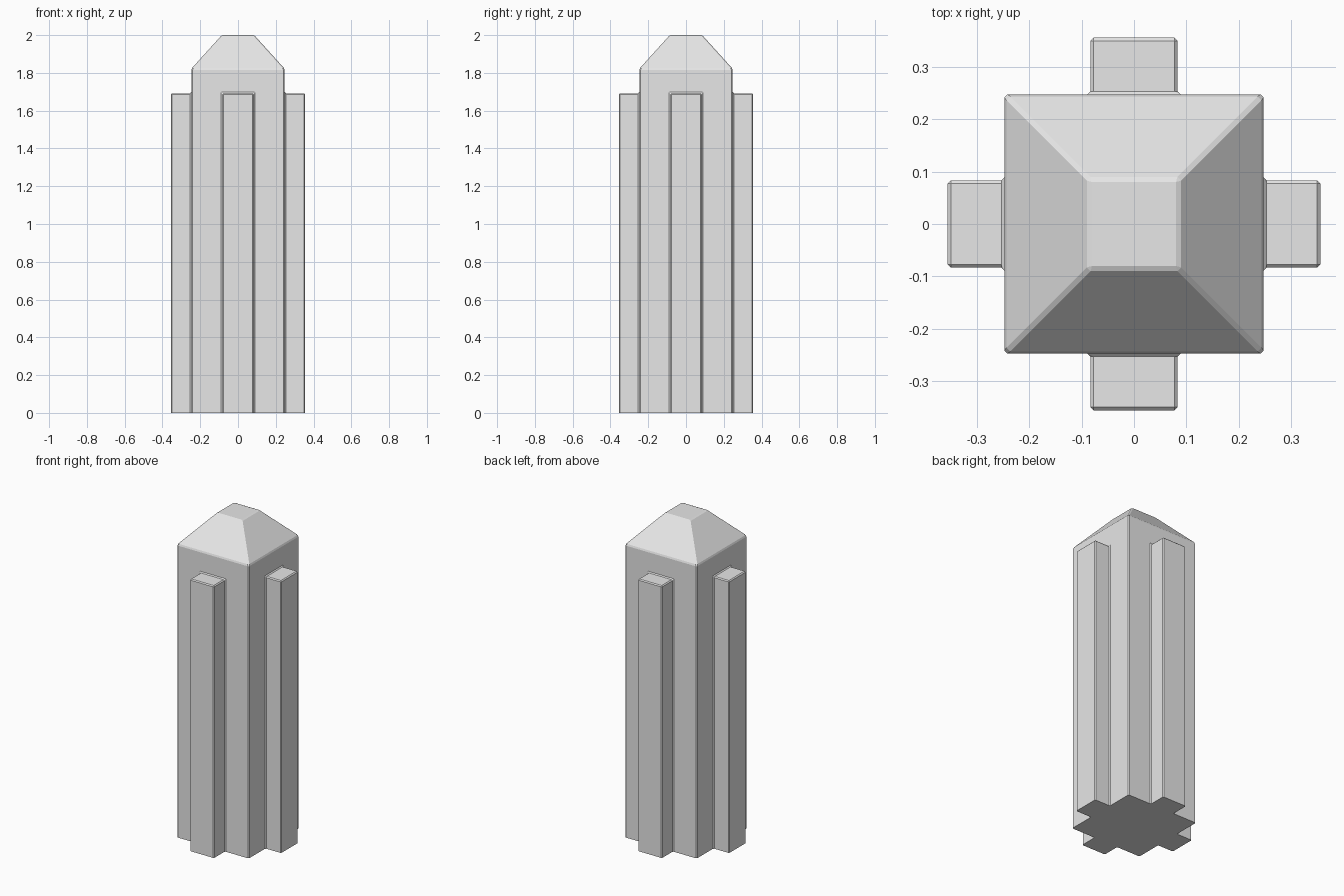
import bpy
import bmesh
from mathutils import Vector

cube = bpy.data.objects.get("Cube")
if cube:
    bpy.data.objects.remove(cube, do_unlink=True)

CORE, ROOF_TOP = 0.247, 0.086       # half widths of shaft and flat cap
REACH, RIB = 0.355, 0.083           # rib reach and half width
EAVE, TOP, RIB_TOP = 1.822, 2.0, 1.692
CHAMFER = 0.006

# Pale grey material
grey = bpy.data.materials.new("pale_grey")
grey.use_nodes = True
grey.diffuse_color = (0.8, 0.8, 0.8, 1)
grey.node_tree.nodes["Principled BSDF"].inputs["Base Color"].default_value = (0.8, 0.8, 0.8, 1)


def make_box(name, hx, hy, bottom, top, cap=None):
    """Box of half widths hx, hy, with an optional tapered (half width, height) cap."""
    bm = bmesh.new()
    bmesh.ops.create_cube(bm, size=2)
    for v in bm.verts:
        v.co = Vector((v.co.x * hx, v.co.y * hy, top if v.co.z > 0 else bottom))
    if cap:
        roof = max(bm.faces, key=lambda f: f.calc_center_median().z)
        lid = bmesh.ops.extrude_discrete_faces(bm, faces=[roof])["faces"][0]
        for v in lid.verts:
            v.co = Vector((v.co.x * cap[0] / hx, v.co.y * cap[0] / hy, cap[1]))
    mesh = bpy.data.meshes.new(name)
    bm.to_mesh(mesh)
    bm.free()
    mesh.materials.append(grey)
    obj = bpy.data.objects.new(name, mesh)
    bpy.context.collection.objects.link(obj)
    return obj


# Shaft with hipped roof; the parts run below ground so the base is cut cleanly
tower = make_box("tower", CORE, CORE, -0.1, EAVE, (ROOF_TOP, TOP))

# Side ribs: two bars crossing through the shaft
ribs = [make_box("side_ribs", REACH, RIB, -0.2, RIB_TOP),
        make_box("front_back_ribs", RIB, REACH, -0.3, RIB_TOP)]
for bar in ribs:
    bar.hide_render = True
    union = tower.modifiers.new("join_ribs", "BOOLEAN")
    union.operation = "UNION"
    union.solver = "EXACT"
    union.object = bar

# Narrow chamfer on all outer and inner corners
bevel = tower.modifiers.new("chamfer", "BEVEL")
bevel.width = CHAMFER
bevel.segments = 1
bevel.limit_method = "ANGLE"
bevel.angle_limit = 0.5

# Bake the modifiers and discard the helper bars
bpy.context.view_layer.update()
evaluated = tower.evaluated_get(bpy.context.evaluated_depsgraph_get())
baked = bpy.data.meshes.new_from_object(evaluated)
tower.modifiers.clear()
tower.data = baked
for bar in ribs:
    bpy.data.objects.remove(bar, do_unlink=True)

# Flat closed base at ground level
bm = bmesh.new()
bm.from_mesh(baked)
cut = bmesh.ops.bisect_plane(bm, geom=bm.verts[:] + bm.edges[:] + bm.faces[:],
                             plane_co=(0, 0, 0), plane_no=(0, 0, 1), clear_inner=True)
rim = [e for e in cut["geom_cut"] if isinstance(e, bmesh.types.BMEdge)]
bmesh.ops.contextual_create(bm, geom=rim)
bmesh.ops.recalc_face_normals(bm, faces=bm.faces[:])
for f in bm.faces:
    f.smooth = False
    f.material_index = 0
bm.to_mesh(baked)
bm.free()
baked.materials.clear()
baked.materials.append(grey)
